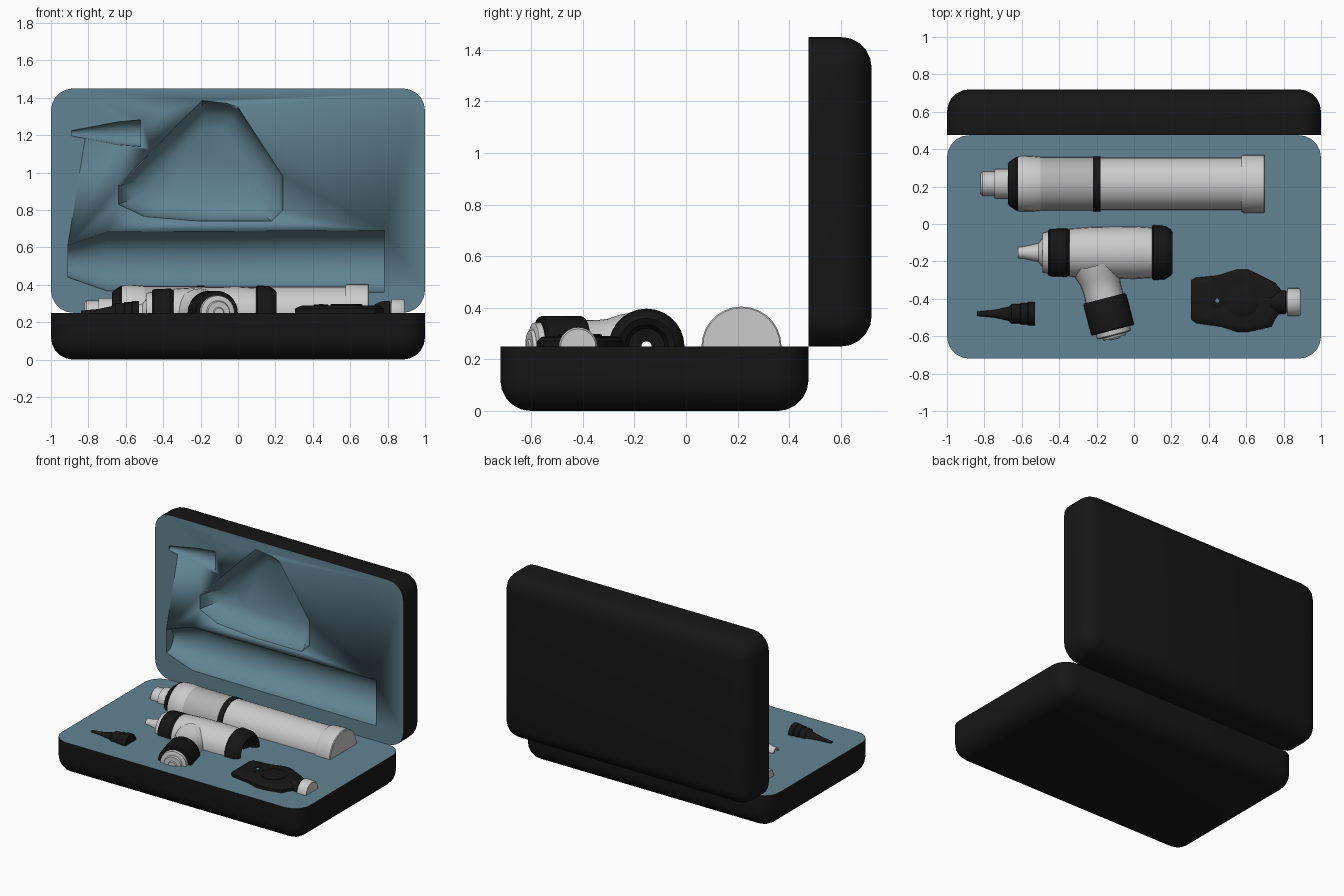
import bpy, bmesh, math
from mathutils import Vector, Matrix

if "Cube" in bpy.data.objects:
    bpy.data.objects.remove(bpy.data.objects["Cube"])


def material(name, rgb):
    m = bpy.data.materials.new(name)
    m.diffuse_color = (*rgb, 1)
    m.use_nodes = True
    m.node_tree.nodes["Principled BSDF"].inputs["Base Color"].default_value = m.diffuse_color
    return m


BLACK = material("black", (0.008, 0.008, 0.008))
FOAM = material("foam_blue", (0.12, 0.23, 0.29))
GREY = None


def finish(name, bm, mats, matrix, angle=35):
    bmesh.ops.recalc_face_normals(bm, faces=bm.faces)
    me = bpy.data.meshes.new(name)
    bm.to_mesh(me)
    bm.free()
    for m in mats:
        if m:
            me.materials.append(m)
    ob = bpy.data.objects.new(name, me)
    bpy.context.collection.objects.link(ob)
    me.transform(matrix)
    smooth(ob, angle)
    return ob


def smooth(ob, angle=35):
    bpy.ops.object.select_all(action='DESELECT')
    ob.select_set(True)
    bpy.context.view_layer.objects.active = ob
    bpy.ops.object.shade_smooth_by_angle(angle=math.radians(angle))


def shell(name, sx, sy, sz, matrix):
    """Tray with rounded sides and underside and a flat foam top."""
    bm = bmesh.new()
    bmesh.ops.create_cube(bm, size=1)
    for v in bm.verts:
        v.co = Vector((v.co.x * sx, v.co.y * sy, (v.co.z + 0.5) * sz))
    edges = [e for e in bm.edges if min(v.co.z for v in e.verts) < 0.01]
    bmesh.ops.bevel(bm, geom=edges, offset=0.12, segments=5, profile=0.5, affect='EDGES')
    bm.normal_update()
    for f in bm.faces:
        if f.normal.z > 0.9:
            f.material_index = 1
    return finish(name, bm, [BLACK, FOAM], matrix)


def skin(bm, rings, closed=False):
    n = len(rings[0])
    pairs = list(zip(rings, rings[1:] + rings[:1])) if closed else list(zip(rings, rings[1:]))
    for a, b in pairs:
        for i in range(n):
            bm.faces.new((a[i], a[(i + 1) % n], b[(i + 1) % n], b[i]))
    if not closed:
        bm.faces.new(rings[0])
        bm.faces.new(rings[-1])


def lathe(name, origin, pts, mats, axis=(1, 0, 0), closed=False, sides=28):
    """Revolve (distance, radius) points about an axis; closed makes a tube."""
    bm = bmesh.new()
    rings = [[bm.verts.new((r * math.cos(a), r * math.sin(a), t))
              for a in (2 * math.pi * i / sides for i in range(sides))] for t, r in pts]
    skin(bm, rings, closed)
    rot = Vector(axis).to_track_quat('Z', 'Y').to_matrix().to_4x4()
    return finish(name, bm, mats, Matrix.Translation(origin) @ rot)


def loft(name, outline, rings, mats, matrix):
    """Stack scaled copies of an outline at the given heights."""
    bm = bmesh.new()
    c = sum((Vector(p) for p in outline), Vector((0, 0))) / len(outline)
    skin(bm, [[bm.verts.new((c.x + (u - c.x) * s, c.y + (v - c.y) * s, h)) for u, v in outline]
              for h, s in rings])
    return finish(name, bm, mats, matrix)


# Case halves
shell("case_base", 2, 1.195, 0.25, Matrix.Translation((0, -0.1225, 0)))
upright = Matrix.Rotation(math.pi / 2, 4, 'X')
lid = shell("case_lid", 2, 1.2, 0.245, Matrix.Translation((0, 0.72, 0.85)) @ upright)

# Recesses moulded into the lid foam
both = [BLACK, FOAM]
cutters = [
    lathe("handle_recess", (0, 0.471, 0.525),
          [(-0.91, 0.085), (-0.70, 0.158), (0.78, 0.166)], both),
    lathe("cone_recess", (0, 0.471, 1.21), [(-0.89, 0.015), (-0.64, 0.062), (-0.52, 0.072)], both),
    loft("head_recess", [(-0.64, 0.93), (-0.64, 0.83), (-0.5, 0.765), (-0.2, 0.74), (0.18, 0.74),
                         (0.24, 0.80), (0.24, 0.98), (0.0, 1.35), (-0.06, 1.37), (-0.19, 1.385),
                         (-0.33, 1.25)],
         [(0.05, 1), (0, 1), (-0.06, 0.96), (-0.12, 0.82), (-0.15, 0.6)], both,
         Matrix.Translation((0, 0.475, 0)) @ upright)]
for c in cutters:
    for f in c.data.polygons:
        f.material_index = 1
    c.hide_render = True
    mod = lid.modifiers.new("cut", 'BOOLEAN')
    mod.operation, mod.solver, mod.object = 'DIFFERENCE', 'EXACT', c
    bpy.ops.object.select_all(action='DESELECT')
    bpy.context.view_layer.objects.active = lid
    lid.select_set(True)
    bpy.ops.object.modifier_move_to_index(modifier=mod.name, index=0)
    bpy.ops.object.modifier_apply(modifier=mod.name)
    bpy.data.objects.remove(c)

# Battery handle, half sunk in the foam
H = (0, 0.215, 0.25)
lathe("handle_tip", H, [(-0.82, 0.055), (-0.81, 0.065), (-0.745, 0.065), (-0.745, 0.08), (-0.66, 0.08)], [GREY])
lathe("handle_collar", H, [(-0.675, 0.105), (-0.665, 0.118), (-0.63, 0.143), (-0.60, 0.143)], [BLACK])
lathe("handle_switch_ring", H, [(-0.632, 0.135), (-0.615, 0.147), (-0.55, 0.149), (-0.50, 0.144)], [GREY])
lathe("handle_grip", H, [(-0.50, 0.144), (-0.22, 0.144)], [material("dark_grey", (0.45, 0.45, 0.45))])
lathe("handle_band", H, [(-0.22, 0.147), (-0.18, 0.147)], [BLACK])
lathe("handle_barrel", H, [(-0.18, 0.141), (0.59, 0.141)], [GREY])
lathe("handle_end_cap", H, [(0.575, 0.148), (0.585, 0.155), (0.695, 0.155), (0.70, 0.15)], [GREY])

# Ear scope head: hollow tube with black rings at both ends
E = (0, -0.153, 0.25)
lathe("scope_nozzle", E, [(-0.62, 0.02), (-0.62, 0.03), (-0.59, 0.032), (-0.51, 0.05), (-0.49, 0.075),
                          (-0.49, 0.105), (-0.45, 0.115), (-0.45, 0.02)], [GREY], closed=True)
lathe("scope_front_ring", E, [(-0.46, 0.02), (-0.46, 0.118), (-0.45, 0.126), (-0.36, 0.13),
                              (-0.345, 0.12), (-0.345, 0.02)], [BLACK], closed=True)
lathe("scope_body", E, [(-0.345, 0.02), (-0.345, 0.128), (-0.22, 0.137), (0.0, 0.14), (0.10, 0.134),
                        (0.10, 0.02)], [GREY], closed=True)
lathe("scope_eyepiece", E, [(0.095, 0.02), (0.095, 0.14), (0.105, 0.147), (0.165, 0.143), (0.195, 0.125),
                            (0.205, 0.11), (0.19, 0.085), (0.15, 0.07), (0.14, 0.02)], [BLACK], closed=True)
N, D = (-0.22, -0.155, 0.25), (0.25, -0.968, 0)
lathe("scope_neck", N, [(0.07, 0.13), (0.11, 0.122), (0.15, 0.108), (0.20, 0.102), (0.26, 0.104)], [GREY], D)
lathe("scope_neck_ring", N, [(0.25, 0.112), (0.26, 0.118), (0.42, 0.118), (0.427, 0.113)], [BLACK], D)
lathe("scope_neck_cap", N, [(0.42, 0.095), (0.45, 0.092), (0.455, 0.08), (0.455, 0.065),
                            (0.468, 0.06), (0.468, 0.03), (0.475, 0.025)], [GREY], D)

# Spare ear cone
lathe("ear_cone", (0, -0.48, 0.25),
      [(-0.84, 0.012), (-0.75, 0.02), (-0.67, 0.037), (-0.655, 0.052), (-0.61, 0.052), (-0.605, 0.058),
       (-0.57, 0.057), (-0.565, 0.063), (-0.53, 0.063)], [BLACK], sides=20)

# Eye scope head: flat contoured slab with neck and cap
slab = [(0.305, -0.30), (0.33, -0.287), (0.45, -0.275), (0.55, -0.243), (0.61, -0.243), (0.685, -0.28),
        (0.755, -0.315), (0.785, -0.35), (0.785, -0.47), (0.755, -0.51), (0.735, -0.55), (0.61, -0.577),
        (0.55, -0.577), (0.47, -0.55), (0.33, -0.53), (0.305, -0.51)]
loft("eye_scope_head", slab, [(0.20, 0.85), (0.22, 1), (0.272, 1), (0.287, 0.9), (0.29, 0.8)],
     [BLACK], Matrix())
Z = (0, 0, 1)
lathe("eye_scope_dial", (0.58, -0.41, 0), [(0.24, 0.085), (0.294, 0.085), (0.298, 0.078)], [BLACK], Z)
lathe("eye_scope_brow_rest", (0.445, -0.41, 0), [(0.24, 0.04), (0.292, 0.04), (0.295, 0.034)], [BLACK], Z)
lathe("eye_scope_aperture", (0.445, -0.41, 0), [(0.24, 0.011), (0.296, 0.011)], [FOAM], Z, sides=16)
C = (0, -0.418, 0.25)
lathe("eye_scope_neck", C, [(0.73, 0.045), (0.77, 0.062), (0.81, 0.062), (0.815, 0.055)], [BLACK])
lathe("eye_scope_cap", C, [(0.80, 0.05), (0.82, 0.055), (0.82, 0.075), (0.88, 0.075), (0.89, 0.068)], [GREY])
